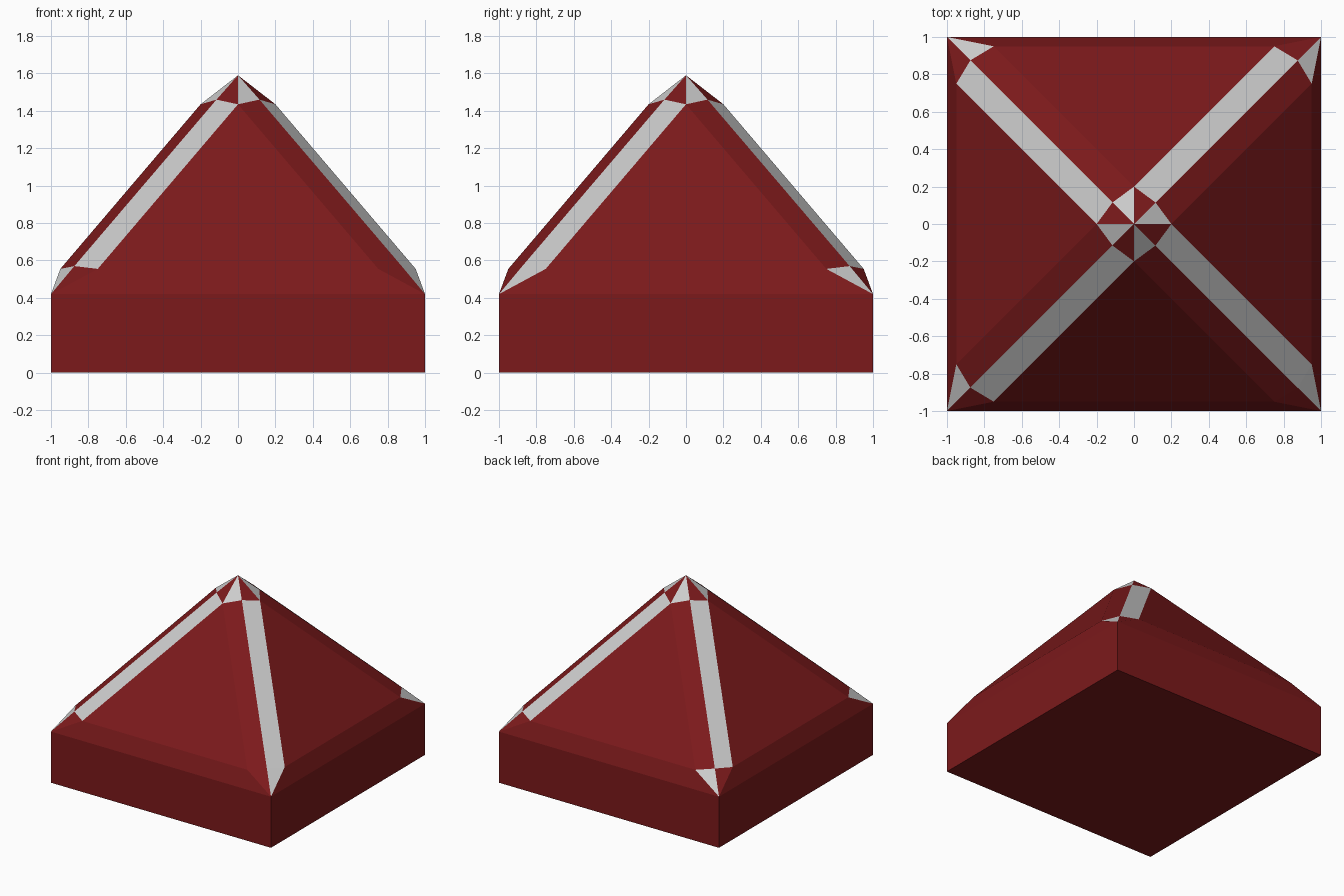
import bpy, bmesh
from math import pi
from mathutils import Vector, Matrix

if "Cube" in bpy.data.objects:
    bpy.data.objects.remove(bpy.data.objects["Cube"])


def material(name, color):
    m = bpy.data.materials.new(name)
    m.diffuse_color = color
    m.use_nodes = True
    m.node_tree.nodes["Principled BSDF"].inputs["Base Color"].default_value = m.diffuse_color
    return m


red = material("dark_red", (0.2, 0.01, 0.011, 1))
grey = material("pale_grey", (0.8, 0.8, 0.8, 1))


def finish(bm, name):
    mesh = bpy.data.meshes.new(name)
    bm.to_mesh(mesh)
    bm.free()
    mesh.materials.append(red)
    mesh.materials.append(grey)
    obj = bpy.data.objects.new(name, mesh)
    bpy.context.collection.objects.link(obj)


# Square base block, open where the roof sits
EAVE = 0.42
bm = bmesh.new()
bmesh.ops.create_cube(bm, size=1, matrix=Matrix.Translation((0, 0, EAVE / 2))
                      @ Matrix.Diagonal((2, 2, EAVE, 1)))
top = [f for f in bm.faces if f.normal.z > 0.5]
bmesh.ops.delete(bm, geom=top, context='FACES')
finish(bm, "base_block")

# Roof: one quarter (right slope and its back hip), turned four times
corner = Vector((1, 1, EAVE))
hip_low, hip_high = Vector((0.875, 0.875, 0.57)), Vector((0.115, 0.115, 1.46))
right_low, right_high = Vector((0.95, 0.75, 0.555)), Vector((0.2, 0, 1.435))
back_low, back_high = Vector((0.75, 0.95, 0.555)), Vector((0, 0.2, 1.435))
apex = Vector((0, 0, 1.59))
prev_corner, prev_low = Vector((1, -1, EAVE)), Vector((0.95, -0.75, 0.555))

bm = bmesh.new()
for k in range(4):
    turn = Matrix.Rotation(k * pi / 2, 3, 'Z')
    plain_foot = k == 3          # front right hip has its foot in line with the strip

    def face(is_grey, *points):
        f = bm.faces.new([bm.verts.new(turn @ p) for p in points])
        f.material_index = int(is_grey)

    # main slope and eave bevel
    face(False, prev_low, right_low, right_high)
    face(False, prev_corner, corner, right_low, prev_low)
    # hip foot
    face(plain_foot, corner, back_low, hip_low)
    face(not plain_foot, corner, hip_low, right_low)
    # hip strips
    face(True, hip_low, back_low, back_high, hip_high)
    face(False, right_low, hip_low, hip_high, right_high)
    # cap
    face(False, hip_high, back_high, apex)
    face(True, right_high, hip_high, apex)

bmesh.ops.remove_doubles(bm, verts=bm.verts, dist=0.001)
finish(bm, "hipped_roof")
